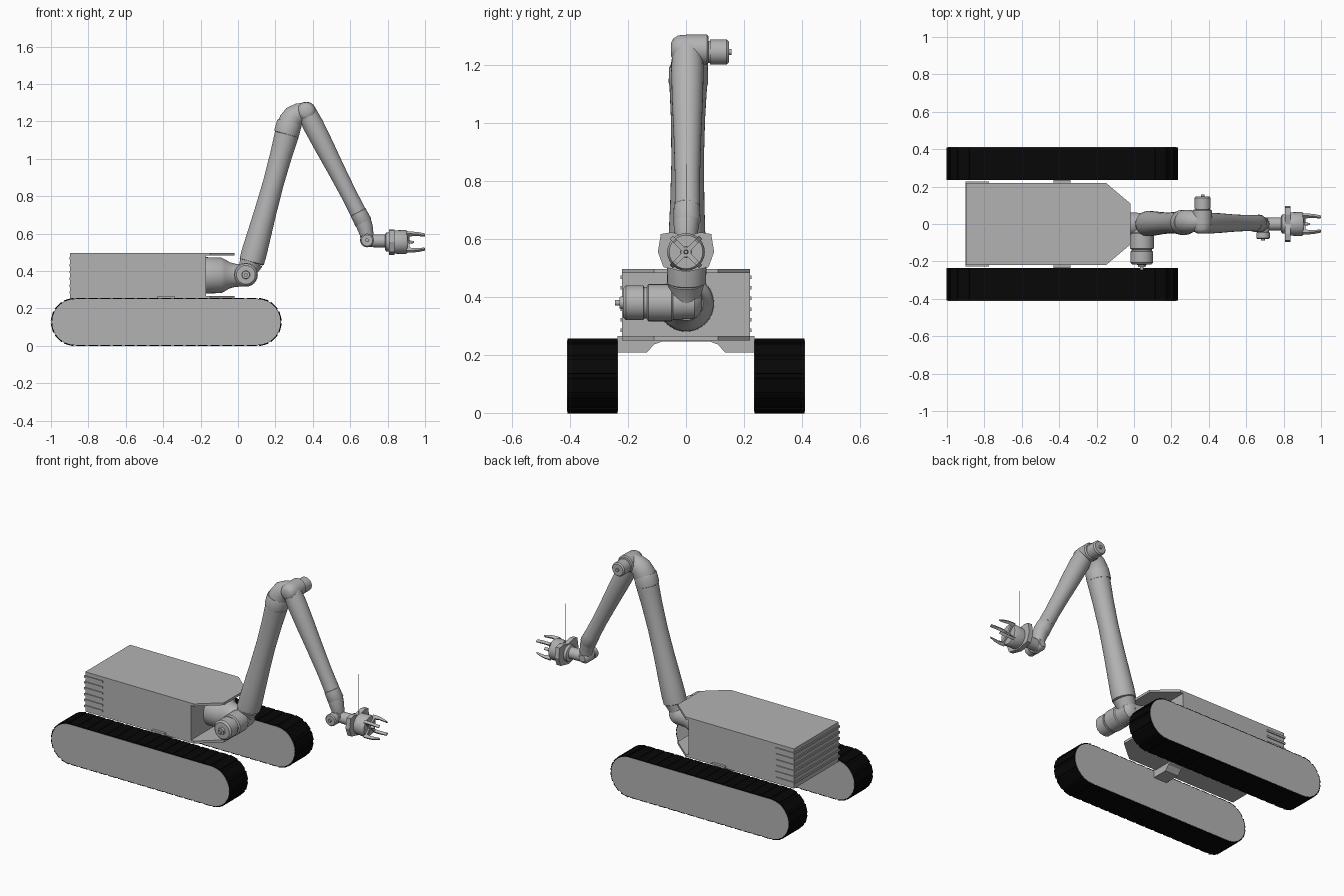
import bpy, bmesh, math
from mathutils import Vector, Matrix

if "Cube" in bpy.data.objects:
    bpy.data.objects.remove(bpy.data.objects["Cube"])


def material(name, v):
    m = bpy.data.materials.new(name)
    m.diffuse_color = (v, v, v, 1)
    m.use_nodes = True
    m.node_tree.nodes["Principled BSDF"].inputs["Base Color"].default_value = m.diffuse_color
    return m


rubber = material("rubber", 0.002)
metal = material("metal", 0.45)


def finish(name, bm, smooth=True, mat=None):
    bmesh.ops.recalc_face_normals(bm, faces=bm.faces)
    me = bpy.data.meshes.new(name)
    bm.to_mesh(me)
    bm.free()
    ob = bpy.data.objects.new(name, me)
    bpy.context.collection.objects.link(ob)
    me.materials.append(mat or metal)
    if smooth:
        bpy.ops.object.select_all(action='DESELECT')
        ob.select_set(True)
        bpy.context.view_layer.objects.active = ob
        bpy.ops.object.shade_smooth_by_angle(angle=math.radians(35))
    return ob


def skin(name, rings, n=32):
    """Skin circles given as (centre, axis, radius)."""
    bm = bmesh.new()
    loops = []
    for c, axis, r in rings:
        q = Vector(axis).to_track_quat('Z', 'Y')
        loops.append([bm.verts.new(Vector(c) + q @ Vector((r * math.cos(a), r * math.sin(a), 0)))
                      for a in (2 * math.pi * i / n for i in range(n))])
    for a, b in zip(loops, loops[1:]):
        for i in range(n):
            j = (i + 1) % n
            bm.faces.new((a[i], a[j], b[j], b[i]))
    bm.faces.new(loops[0])
    bm.faces.new(loops[-1])
    return finish(name, bm)


def lathe(name, start, axis, prof, n=32):
    """Turned part: prof holds (distance along axis, radius)."""
    s, d = Vector(start), Vector(axis).normalized()
    return skin(name, [(s + d * t, d, r) for t, r in prof], n)


def sweep(name, pts, n=32):
    """Bent tube through (x, y, z, radius) points."""
    ps = [Vector(p[:3]) for p in pts]
    k = len(ps) - 1
    return skin(name, [(ps[i], ps[min(i + 1, k)] - ps[max(i - 1, 0)], pts[i][3])
                       for i in range(k + 1)], n)


def add_prism(bm, pts, axis, a, b):
    """Extrude a flat outline along x, y or z from a to b."""
    put = {'x': lambda u, v, w: (w, u, v), 'y': lambda u, v, w: (u, w, v),
           'z': lambda u, v, w: (u, v, w)}[axis]
    lo = [bm.verts.new(put(u, v, a)) for u, v in pts]
    hi = [bm.verts.new(put(u, v, b)) for u, v in pts]
    bm.faces.new(lo)
    bm.faces.new(hi)
    for i in range(len(pts)):
        j = (i + 1) % len(pts)
        bm.faces.new((lo[i], lo[j], hi[j], hi[i]))
    return lo + hi


def prism(name, pts, axis, a, b, mat=None):
    bm = bmesh.new()
    add_prism(bm, pts, axis, a, b)
    return finish(name, bm, False, mat)


def box(bm, c, s, rot=None):
    m = Matrix.Translation(c) @ (rot or Matrix()) @ Matrix.Diagonal((*s, 1))
    bmesh.ops.create_cube(bm, size=1, matrix=m)


# Tracks
X0, X1, ZC = -0.872, 0.105, 0.1275


def stadium(r, n=14):
    arc = lambda cx, a0: [(cx + r * math.cos(a0 + math.pi * i / n),
                           ZC + r * math.sin(a0 + math.pi * i / n)) for i in range(n + 1)]
    return arc(X1, -math.pi / 2) + arc(X0, math.pi / 2)


def on_track(s, r):
    """Point and outward angle at fraction s around the belt."""
    L, A = X1 - X0, math.pi * r
    d = s * 2 * (L + A)
    if d < L:
        return X0 + d, ZC - r, -math.pi / 2
    if d < L + A:
        a = -math.pi / 2 + (d - L) / r
        return X1 + r * math.cos(a), ZC + r * math.sin(a), a
    if d < 2 * L + A:
        return X1 - (d - L - A), ZC + r, math.pi / 2
    a = math.pi / 2 + (d - 2 * L - A) / r
    return X0 + r * math.cos(a), ZC + r * math.sin(a), a


for side, sg in (("right", -1), ("left", 1)):
    prism(side + "_track_core", stadium(0.122), 'y', sg * 0.234, sg * 0.411)
    prism(side + "_track_belt", stadium(0.1245), 'y', sg * 0.2355, sg * 0.4095, rubber)
    bm = bmesh.new()
    for i in range(42):
        x, z, a = on_track((i + 0.5) / 42, 0.1245)
        box(bm, (x, sg * 0.3225, z), (0.006, 0.174, 0.05), Matrix.Rotation(-a, 4, 'Y'))
    finish(side + "_track_cleats", bm, False, rubber)

# Hull with an open bay at the front between two plates
prism("hull", [(-0.897, -0.22), (-0.17, -0.22), (-0.17, 0.22), (-0.897, 0.22)], 'z', 0.25, 0.497)
nose = [(-0.17, -0.22), (-0.15, -0.22), (-0.02, -0.11), (-0.02, 0.11), (-0.15, 0.22), (-0.17, 0.22)]
prism("bay_roof", nose, 'z', 0.482, 0.497)
prism("bay_floor", nose, 'z', 0.25, 0.266)

# Cooling fins wrapping the rear corners
bm = bmesh.new()
for i in range(6):
    box(bm, (-0.8385, 0, 0.285 + i * 0.0366), (0.127, 0.452, 0.012))
finish("cooling_fins", bm, False)

# Arched cross axle under the hull
half = [(0.08, 0.247), (0.11, 0.236), (0.135, 0.208), (0.236, 0.208), (0.236, 0.266)]
prism("cross_axle", half + [(-y, z) for y, z in reversed(half)], 'x', -0.43, -0.34)

# Arm base and shoulder
lathe("arm_base", (-0.17, 0, 0.377), (1, 0, 0),
      [(0, 0.097), (0.08, 0.095), (0.1, 0.085), (0.125, 0.07), (0.155, 0.062), (0.21, 0.059)])
lathe("shoulder", (0.042, 0.055, 0.38), (0, -1, 0),
      [(0, 0.02), (0.008, 0.04), (0.025, 0.055), (0.1, 0.059), (0.105, 0.064), (0.185, 0.064),
       (0.19, 0.055), (0.2, 0.055), (0.202, 0.06), (0.262, 0.06), (0.272, 0.05), (0.273, 0.022),
       (0.285, 0.02), (0.285, 0.01), (0.3, 0.01)])
sweep("shoulder_neck", [(0.04, 0, 0.37, 0.05), (0.055, 0, 0.41, 0.053), (0.072, 0, 0.45, 0.064)])

# Upper arm and elbow
lathe("upper_arm", (0.072, 0.002, 0.446), (0.192, 0.006, 0.696),
      [(0, 0.06), (0.004, 0.067), (0.05, 0.068), (0.13, 0.065), (0.29, 0.059), (0.44, 0.056),
       (0.59, 0.059), (0.67, 0.063), (0.71, 0.065)])
lathe("upper_arm_collar", (0.258, 0.008, 1.13), (0.192, 0.006, 0.696),
      [(0, 0.063), (0.002, 0.067), (0.012, 0.068), (0.06, 0.067), (0.068, 0.064)])
sweep("elbow", [(0.272, 0.01, 1.175, 0.064), (0.282, 0.012, 1.2, 0.064), (0.3, 0.014, 1.227, 0.061),
                (0.33, 0.015, 1.243, 0.056), (0.365, 0.015, 1.252, 0.05)])
lathe("elbow_joint", (0.365, -0.052, 1.253), (0, 1, 0),
      [(0, 0.022), (0.008, 0.038), (0.025, 0.049), (0.06, 0.052), (0.124, 0.052), (0.13, 0.045)])
lathe("elbow_motor", (0.367, 0.07, 1.245), (0, 1, 0),
      [(0, 0.038), (0.012, 0.038), (0.013, 0.043), (0.07, 0.043), (0.078, 0.036), (0.078, 0.01),
       (0.087, 0.01)])

# Forearm and wrist
lathe("forearm", (0.365, 0.005, 1.253), (0.305, 0, -0.593),
      [(0, 0.052), (0.08, 0.056), (0.2, 0.053), (0.35, 0.047), (0.5, 0.043), (0.61, 0.044)])
lathe("forearm_collar", (0.642, 0.003, 0.715), (0.305, 0, -0.593),
      [(0, 0.043), (0.002, 0.045), (0.06, 0.047), (0.068, 0.042)])
sweep("wrist_neck", [(0.668, 0.002, 0.664, 0.045), (0.68, 0, 0.63, 0.042),
                     (0.687, 0, 0.6, 0.037), (0.69, 0, 0.565, 0.033)])
lathe("wrist_joint", (0.69, 0.036, 0.564), (0, -1, 0),
      [(0, 0.02), (0.008, 0.03), (0.02, 0.036), (0.07, 0.037), (0.072, 0.032), (0.08, 0.032),
       (0.082, 0.036), (0.11, 0.036), (0.116, 0.03), (0.116, 0.01), (0.125, 0.01)])
lathe("wrist_link", (0.69, 0, 0.561), (1, 0, 0), [(0, 0.033), (0.085, 0.035), (0.11, 0.035)], 24)

# Gripper
GZ = 0.555
lathe("gripper_palm", (0.785, 0, GZ), (1, 0, 0),
      [(0, 0.038), (0.006, 0.05), (0.05, 0.052), (0.052, 0.062), (0.11, 0.065), (0.122, 0.058)], 24)
outline = [(0.097, 0), (0.087, 0.062), (0.05, 0.068), (0, 0.055)]
ring = outline + [(-u, v) for u, v in reversed(outline[:-1])] + [(-0.078, -0.052), (0, -0.07), (0.078, -0.052)]
prism("gripper_mount", [(u, v + GZ) for u, v in ring], 'x', 0.808, 0.836)
lathe("gripper_hub", (0.9, 0, GZ), (1, 0, 0), [(0, 0.02), (0.015, 0.018), (0.015, 0.008), (0.04, 0.006)], 16)
# Four tapered fingers around the hub, each with a radial rib on the palm
finger = [(0.9, 0.005), (0.915, 0.005), (0.918, 0.05), (0.945, 0.054), (0.998, 0.05), (1.0, 0.057),
          (0.96, 0.068), (0.93, 0.071), (0.9, 0.071)]
bm = bmesh.new()
for k in range(4):
    turn = Matrix.Translation((0, 0, GZ)) @ Matrix.Rotation(math.pi / 4 + k * math.pi / 2, 4, 'X')
    bmesh.ops.transform(bm, matrix=turn, verts=add_prism(bm, finger, 'y', -0.008, 0.008))
finish("gripper_fingers", bm, False)

# Thin aerial above the gripper
lathe("aerial", (0.829, 0.003, GZ), (0, 0, 1), [(0, 0.0008), (0.303, 0.0008)], 6)
